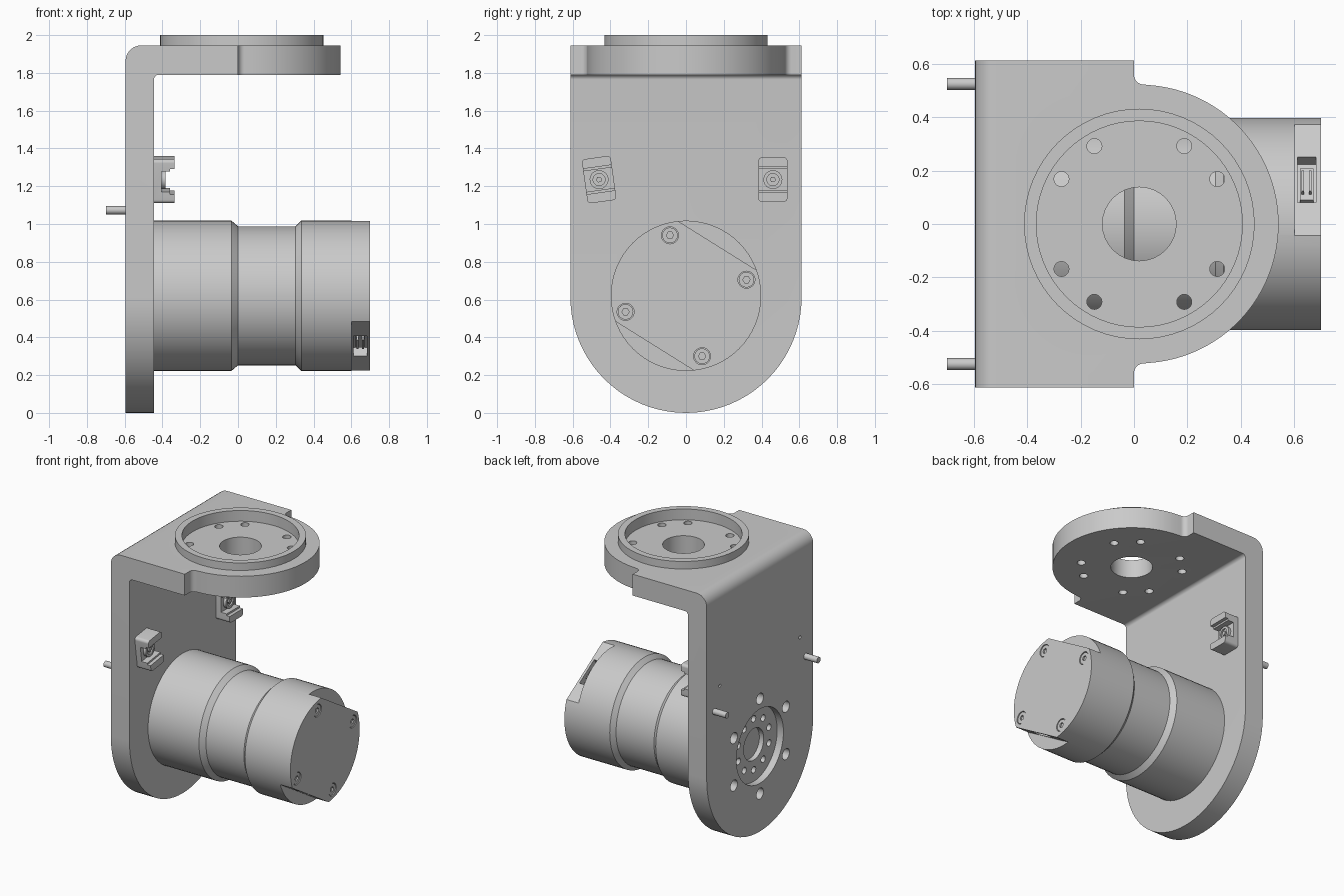
import bpy, bmesh
from math import sin, cos, pi, radians
from mathutils import Vector, Matrix

if "Cube" in bpy.data.objects:
    bpy.data.objects.remove(bpy.data.objects["Cube"])

metal = bpy.data.materials.new("grey_metal")
metal.use_nodes = True
GREY = (0.59, 0.59, 0.59, 1)
metal.diffuse_color = GREY
metal.node_tree.nodes["Principled BSDF"].inputs["Base Color"].default_value = GREY

AXLE = 0.62      # height of the motor axis
DISC_X = 0.02    # centre of the round flange


def make(name, bm):
    bmesh.ops.recalc_face_normals(bm, faces=bm.faces)
    mesh = bpy.data.meshes.new(name)
    bm.to_mesh(mesh)
    bm.free()
    mesh.materials.append(metal)
    ob = bpy.data.objects.new(name, mesh)
    bpy.context.collection.objects.link(ob)
    return ob


def prism(name, pts, axis, a, b):
    """Extrude a 2D outline along an axis from a to b."""
    place = {"x": lambda u, v, w: (w, u, v),
             "y": lambda u, v, w: (u, w, v),
             "z": lambda u, v, w: (u, v, w)}[axis]
    bm = bmesh.new()
    face = bm.faces.new([bm.verts.new(place(u, v, a)) for u, v in pts])
    ext = bmesh.ops.extrude_face_region(bm, geom=[face])
    shift = Vector(place(0, 0, b - a))
    bmesh.ops.translate(bm, vec=shift, verts=[v for v in ext["geom"] if isinstance(v, bmesh.types.BMVert)])
    return make(name, bm)


def arc(u, v, r, start, end, n):
    return [(u + r * cos(radians(start + (end - start) * i / n)),
             v + r * sin(radians(start + (end - start) * i / n))) for i in range(n + 1)]


def cylinder(name, axis, u, v, r, a, b, n=32):
    return prism(name, arc(u, v, r, 0, 360, n)[:-1], axis, a, b)


def rounded(corners, n=6):
    """Outline from (u, v, radius) corners."""
    out = []
    for i, (u, v, r) in enumerate(corners):
        p = Vector((u, v))
        if not r:
            out.append((u, v))
            continue
        d0 = (Vector(corners[i - 1][:2]) - p).normalized()
        d1 = (Vector(corners[(i + 1) % len(corners)][:2]) - p).normalized()
        half = d0.angle(d1) / 2
        centre = p + (d0 + d1).normalized() * r / sin(half)
        reach = r * cos(half) / sin(half)
        v0, v1 = p + d0 * reach - centre, p + d1 * reach - centre
        out += [tuple(centre + v0.lerp(v1, k / n).normalized() * r) for k in range(n + 1)]
    return out


def boolean(ob, tools, mode="DIFFERENCE"):
    for tool in tools:
        mod = ob.modifiers.new("cut", "BOOLEAN")
        mod.operation, mod.solver, mod.object = mode, "EXACT", tool
    graph = bpy.context.evaluated_depsgraph_get()
    mesh = bpy.data.meshes.new_from_object(ob.evaluated_get(graph))
    ob.modifiers.clear()
    ob.data = mesh
    for tool in tools:
        bpy.data.objects.remove(tool)


def ring(count, radius, first):
    return [(radius * cos(first + 2 * pi * k / count), radius * sin(first + 2 * pi * k / count))
            for k in range(count)]


# Bent bracket: L section trimmed by its side and top outlines
L = [(-0.595, -0.05, 0), (-0.445, -0.05, 0), (-0.445, 1.79, 0.025),
     (0.6, 1.79, 0), (0.6, 1.945, 0), (-0.595, 1.945, 0.08)]
bracket = prism("bracket", rounded(L), "y", -0.7, 0.7)
side = [(0.612, 2.2), (-0.612, 2.2)] + arc(0, 0.612, 0.612, 180, 360, 40)
half = rounded([(-0.8, -0.8, 0), (0, -0.8, 0), (0, -0.523, 0.035), (0.06, -0.523, 0)])[:-1]
top = half + arc(DISC_X, 0, 0.522, -86, 86, 48) + [(u, -v) for u, v in reversed(half)]
boolean(bracket, [prism("side_trim", side, "x", -1, 1)], "INTERSECT")
boolean(bracket, [prism("top_trim", top, "z", -1, 3)], "INTERSECT")
boolean(bracket, [cylinder("rim", "z", DISC_X, 0, 0.432, 1.9, 2.0, 64)], "UNION")

# Flange recess, centre hole and bolt holes
cuts = [cylinder("recess", "z", DISC_X, 0, 0.386, 1.922, 2.1, 64),
        cylinder("bore", "z", DISC_X, 0, 0.138, 1.7, 2.1, 32)]
for angle in (30, 60, 120, 150, 210, 240, 300, 330):
    u, v = 0.337 * cos(radians(angle)), 0.337 * sin(radians(angle))
    cuts.append(cylinder("bolt_hole", "z", DISC_X + u, v, 0.028, 1.7, 2.1, 20))

# Rear recess with hub holes, outer bolt holes and clip screw holes
cuts.append(cylinder("rear_recess", "x", 0, AXLE, 0.27, -0.7, -0.545, 48))
cuts.append(cylinder("hub_bore", "x", 0, AXLE, 0.115, -0.7, -0.51))
cuts += [cylinder("hub_hole", "x", u, AXLE + v, 0.024, -0.7, -0.51, 16) for u, v in ring(10, 0.185, pi / 10)]
cuts += [cylinder("outer_hole", "x", u, AXLE + v, 0.04, -0.7, -0.47, 20) for u, v in ring(6, 0.345, pi / 6)]
cuts += [cylinder("clip_hole", "x", s * 0.46, 1.235, 0.012, -0.7, -0.5, 12) for s in (-1, 1)]
boolean(bracket, cuts)

# Motor housing, turned around the x axis
profile = [(-0.455, 0), (-0.455, 0.398), (-0.035, 0.398), (0, 0.368), (0.305, 0.368),
           (0.335, 0.398), (0.7, 0.398), (0.7, 0)]
bm = bmesh.new()
verts = [bm.verts.new((x, 0, r)) for x, r in profile]
edges = [bm.edges.new(pair) for pair in zip(verts, verts[1:])]
bmesh.ops.spin(bm, geom=verts + edges, cent=(0, 0, 0), axis=(1, 0, 0), angle=2 * pi, steps=64)
bmesh.ops.remove_doubles(bm, verts=bm.verts, dist=0.0005)
bmesh.ops.translate(bm, vec=(0, 0, AXLE), verts=bm.verts)
motor = make("motor", bm)

# Two end flats with sockets, and counterbored screws
normal = Vector((0.53, 0.848))
along = Vector((0.848, -0.53))


def flat_block(name, s, near, far, width, a, b):
    c = Vector((0, AXLE))
    pts = [c + s * normal * n + along * t for n, t in
           ((near, -width), (far, -width), (far, width), (near, width))]
    return prism(name, [tuple(p) for p in pts], "x", a, b)


boolean(motor, [flat_block("flat", s, 0.313, 0.6, 0.6, 0.602, 0.8) for s in (-1, 1)])
cuts = [flat_block("socket", s, 0.26, 0.4, 0.1, 0.612, 0.682) for s in (-1, 1)]
screws = [(-0.085, 0.94), (0.32, 0.705), (-0.32, 0.535), (0.085, 0.30)]
cuts += [cylinder("counterbore", "x", y, z, 0.045, 0.685, 0.8, 24) for y, z in screws]
boolean(motor, cuts)

parts = [bracket, motor]
for y, z in screws:
    head = cylinder("screw_head", "x", y, z, 0.041, 0.67, 0.696, 24)
    boolean(head, [cylinder("hex", "x", y, z, 0.019, 0.68, 0.8, 6)])
    parts.append(head)
for s in (-1, 1):
    parts.append(flat_block("socket_body", s, 0.25, 0.28, 0.07, 0.622, 0.672))
    for x in (0.628, 0.656):
        parts.append(flat_block("socket_pin", s, 0.25, 0.305, 0.045, x, x + 0.01))

# Cable clips on the inner face, and locating pins on the outer face
for s, tilt in ((-1, 8), (1, 0)):
    channel = [(-0.45, -0.13), (-0.335, -0.13), (-0.335, -0.068), (-0.36, -0.068), (-0.36, -0.055),
               (-0.405, -0.055)]
    channel += [(x, -z) for x, z in reversed(channel)]
    clip = prism("cable_clip", channel, "y", -0.1, 0.1)
    outline = rounded([(v * 0.077, w * 0.118, 0.02) for v, w in ((-1, -1), (1, -1), (1, 1), (-1, 1))])
    boolean(clip, [prism("clip_outline", outline, "x", -1, 1)], "INTERSECT")
    boss = cylinder("clip_boss", "x", 0, 0, 0.05, -0.42, -0.385, 24)
    boolean(boss, [cylinder("boss_hole", "x", 0, 0, 0.032, -0.395, -0.3, 24)])
    screw = cylinder("clip_screw", "x", 0, 0, 0.016, -0.42, -0.385, 6)
    for ob in (clip, boss, screw):
        ob.data.transform(Matrix.Translation((0, s * 0.46, 1.235)) @ Matrix.Rotation(radians(tilt), 4, "X"))
        parts.append(ob)
    parts.append(cylinder("locating_pin", "x", s * 0.525, 1.073, 0.022, -0.7, -0.58, 16))

for ob in bpy.context.selected_objects:
    ob.select_set(False)
for ob in parts:
    ob.select_set(True)
bpy.context.view_layer.objects.active = bracket
bpy.ops.object.shade_smooth_by_angle(angle=radians(30))
